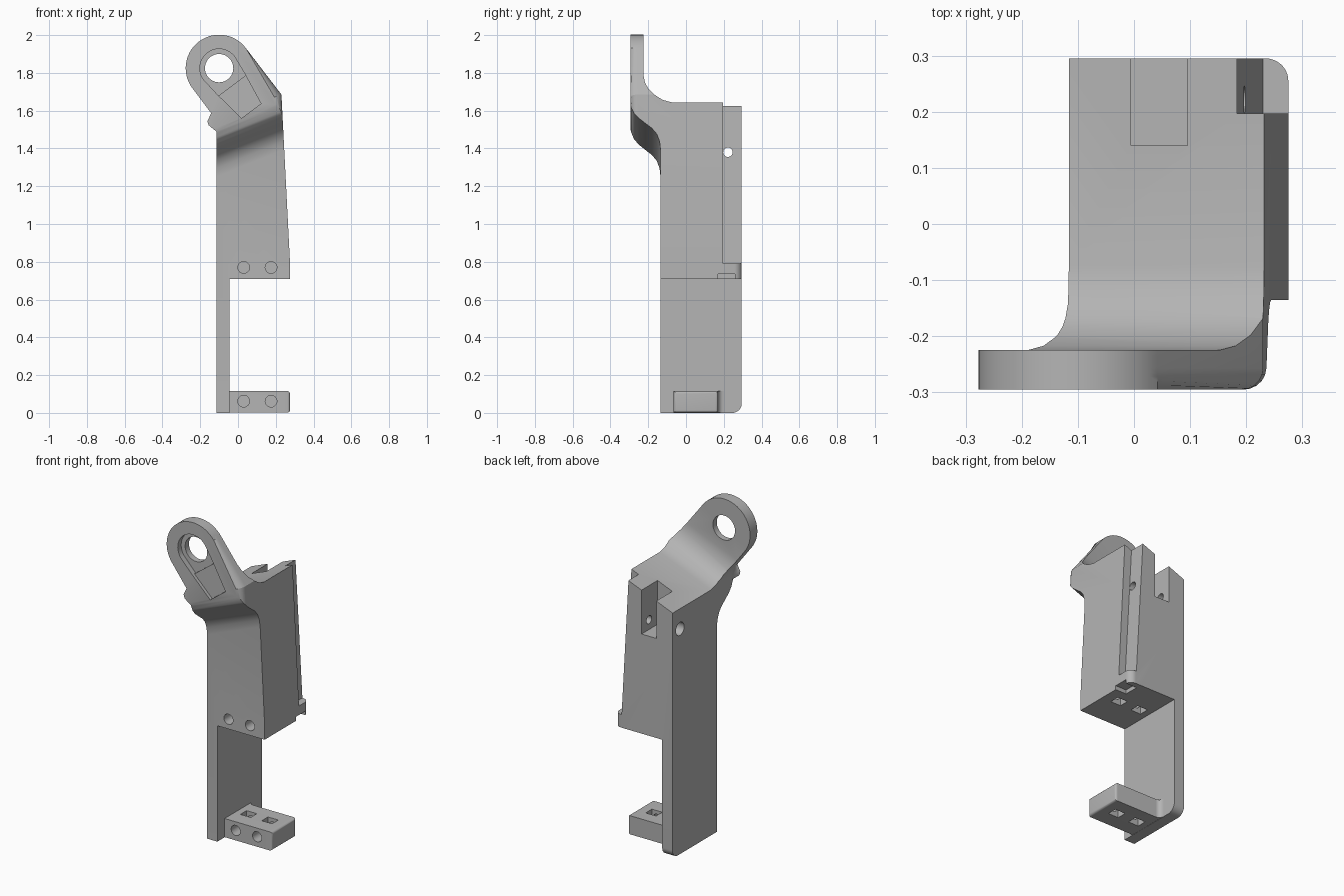
import bpy, bmesh
from math import sin, cos, pi, radians

if "Cube" in bpy.data.objects:
    bpy.data.objects.remove(bpy.data.objects["Cube"], do_unlink=True)

grey = bpy.data.materials.new("plain grey")
grey.use_nodes = True
grey.diffuse_color = (0.46, 0.46, 0.46, 1)
grey.node_tree.nodes["Principled BSDF"].inputs["Base Color"].default_value = grey.diffuse_color

SLOPE = 0.4     # tilt of the shoulder across the width
LEFT = -0.115   # outer face of the upright


# Ways to place a profile point (u, v) at depth t
def front(u, v, t):
    return (u, t, v)


def side(u, v, t):
    return (t, u, v)


def plan(u, v, t):
    return (u, v, t)


def tilted_side(u, v, t):
    return (t, u, v + SLOPE * (t - LEFT))


def prism(name, pts, place, a, b, bevel=0, pick=None):
    """Extrude a profile from a to b, rounding the picked edges."""
    bm = bmesh.new()
    lo = [bm.verts.new(place(u, v, a)) for u, v in pts]
    hi = [bm.verts.new(place(u, v, b)) for u, v in pts]
    bm.faces.new(lo)
    bm.faces.new(hi)
    n = len(pts)
    for i in range(n):
        j = (i + 1) % n
        bm.faces.new((lo[i], lo[j], hi[j], hi[i]))
    if bevel:
        edges = [e for e in bm.edges if all(pick(v.co) for v in e.verts)]
        bmesh.ops.bevel(bm, geom=edges, offset=bevel, segments=5, profile=0.5, affect='EDGES')
    bmesh.ops.recalc_face_normals(bm, faces=bm.faces)
    mesh = bpy.data.meshes.new(name)
    bm.to_mesh(mesh)
    bm.free()
    mesh.materials.append(grey)
    ob = bpy.data.objects.new(name, mesh)
    bpy.context.collection.objects.link(ob)
    return ob


def arc(cx, cy, r, start, end, n=10):
    angles = [radians(start + (end - start) * i / n) for i in range(n + 1)]
    return [(cx + r * cos(t), cy + r * sin(t)) for t in angles]


def circle(cx, cy, r, n=32):
    return arc(cx, cy, r, 0, 360, n)[:-1]


def rect(u0, u1, v0, v1):
    return [(u0, v0), (u1, v0), (u1, v1), (u0, v1)]


def combine(ob, cutter, operation='DIFFERENCE'):
    mod = ob.modifiers.new("shape", 'BOOLEAN')
    mod.operation, mod.solver, mod.object = operation, 'EXACT', cutter
    bpy.context.view_layer.objects.active = ob
    bpy.ops.object.modifier_apply(modifier=mod.name)
    bpy.data.objects.remove(cutter, do_unlink=True)


def cut(ob, pts, place, a, b):
    combine(ob, prism("cutter", pts, place, a, b))


# Main body: front outline with the slanted eye lug
EYE = (-0.1, 1.825)
outline = [(LEFT, 0), (-0.045, 0), (-0.045, 0.71), (0.275, 0.71), (0.275, 0.8), (0.23, 1.685)]
outline += arc(*EYE, 0.177, 36.87, 216.87, 28)
outline += [(-0.142, 1.586), (-0.127, 1.56), (-0.118, 1.53), (LEFT, 1.49)]
body = prism("bracket_body", outline, front, -0.295, 0.295, 0.038,
             lambda co: co.y < -0.29)

# Tilted side profile with the swept shoulder
shoulder = [(-0.135, -0.5), (-0.135, 1.25), (-0.14, 1.295), (-0.155, 1.335), (-0.18, 1.365),
            (-0.215, 1.392), (-0.25, 1.42), (-0.276, 1.45), (-0.29, 1.485), (-0.3, 1.53),
            (-0.3, 2.4), (-0.225, 2.4), (-0.225, 1.68), (-0.217, 1.63), (-0.198, 1.585),
            (-0.168, 1.547), (-0.125, 1.519), (-0.075, 1.505), (0.4, 1.505)]
combine(body, prism("shoulder", shoulder + [(0.4, -0.5)], tilted_side, -0.5, 0.5), 'INTERSECT')

# Rounded lower back edge and rounded foot corner
heel = [(-0.4, -0.1), (-0.4, 2.2), (0.295, 2.2)] + arc(0.245, 0.05, 0.05, 0, -90) + [(0.2, -0.1)]
combine(body, prism("heel", heel, side, -0.5, 0.5), 'INTERSECT')
foot = [(-0.5, 0.4), (-0.5, -0.4), (0.275, -0.4)] + arc(0.235, 0.255, 0.04, 0, 90) + [(0.2, 0.4)]
combine(body, prism("foot", foot, plan, -0.2, 2.2), 'INTERSECT')

# Back corner rebate, top pocket and cross hole
cut(body, [(0.23, 0.79), (0.5, 0.79), (0.5, 1.9), (0.168, 1.9)], front, 0.197, 0.4)
cut(body, rect(-0.005, 0.095, 0.14, 0.4), plan, 1.32, 1.9)
cut(body, circle(0.222, 1.38, 0.025), side, -0.3, 0.4)
cut(body, circle(0.222, 1.38, 0.04), side, -0.3, -0.06)
cut(body, rect(0.17, 0.26, 0.6, 0.735), side, 0.2, 0.4)


# Eye hole with its ring recess and tapered flat
def lug(along, across):
    return (EYE[0] + 0.6 * along + 0.8 * across, EYE[1] - 0.8 * along + 0.6 * across)


cut(body, circle(*EYE, 0.075, 40), front, -0.4, 0)
ring = arc(*EYE, 0.102, 36.87, 216.87, 20) + [lug(0.115, -0.09), lug(0.115, 0.09)]
cut(body, ring, front, -0.4, -0.262)
flat = [lug(0.11, -0.09), lug(0.283, -0.065), lug(0.283, 0.065), lug(0.11, 0.09)]
cut(body, flat, front, -0.4, -0.275)

# Lower clamp block blended into the upright
clamp_plan = [(-0.06, -0.065), (0.275, -0.065), (0.275, 0.17)]
clamp_plan += arc(-0.015, 0.2, 0.03, 270, 180, 6) + [(-0.06, 0.2)]
clamp = prism("lower_clamp", clamp_plan, plan, 0.001, 0.115, 0.014,
              lambda co: co.x > 0.27)

# Screw holes and square nut pockets
for x in (0.03, 0.175):
    cut(body, circle(x, 0.77, 0.031, 24), front, -0.3, 0.12)
    cut(body, rect(x - 0.035, x + 0.035, 0.05, 0.11), plan, 0.6, 0.82)
    cut(clamp, circle(x, 0.062, 0.031, 24), front, -0.3, 0.1)
    cut(clamp, rect(x - 0.035, x + 0.035, 0.03, 0.09), plan, -0.1, 0.3)

# Smooth the curved faces, keeping edges sharp
bpy.ops.object.select_all(action='DESELECT')
for ob in (body, clamp):
    ob.select_set(True)
bpy.context.view_layer.objects.active = body
bpy.ops.object.shade_smooth_by_angle(angle=radians(28))
